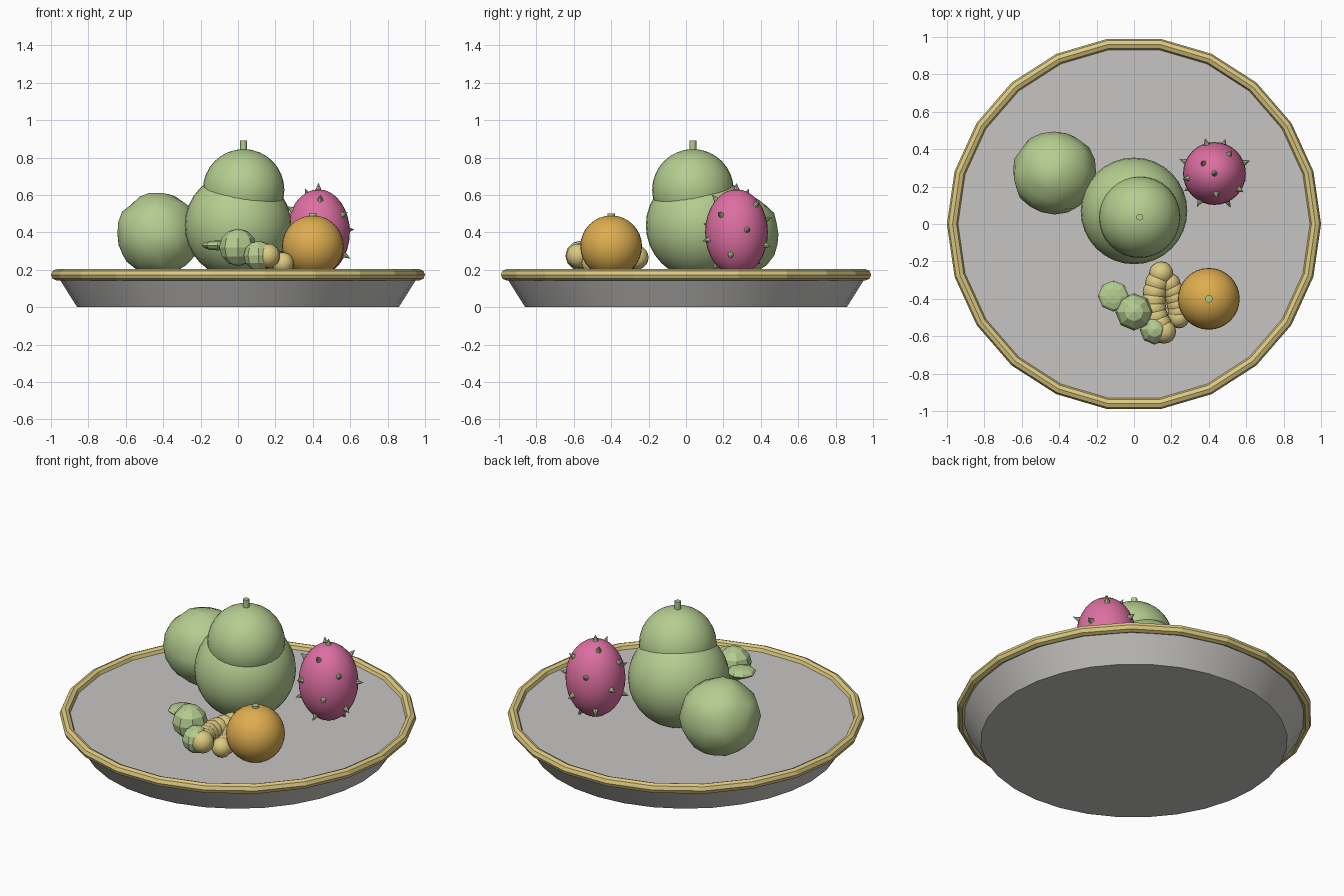
import bpy, math, random
from mathutils import Vector

random.seed(4)
cube = bpy.data.objects.get("Cube")
if cube:
    bpy.data.objects.remove(cube, do_unlink=True)


def material(name, rgb):
    m = bpy.data.materials.new(name)
    m.use_nodes = True
    m.diffuse_color = (*rgb, 1)
    m.node_tree.nodes["Principled BSDF"].inputs["Base Color"].default_value = (*rgb, 1)
    return m


green = material("leaf green", (0.46, 0.61, 0.28))
pink = material("fruit pink", (0.72, 0.16, 0.36))
orange = material("fruit orange", (0.73, 0.42, 0.08))
tan = material("pale yellow", (0.72, 0.59, 0.22))
grey = material("plate grey", (0.57, 0.56, 0.54))


def finish(name, mat, scale=(1, 1, 1), smooth=True):
    ob = bpy.context.object
    ob.name = name
    ob.scale = scale
    ob.data.materials.append(mat)
    if smooth:
        bpy.ops.object.shade_smooth_by_angle(angle=math.radians(40))
    return ob


def ball(name, mat, loc, radius, scale=(1, 1, 1), segments=32, rings=16, smooth=True):
    bpy.ops.mesh.primitive_uv_sphere_add(segments=segments, ring_count=rings,
                                         radius=radius, location=loc)
    return finish(name, mat, scale, smooth)


def cone(name, mat, base, direction, r1, r2, depth, sides=8, smooth=True):
    d = Vector(direction).normalized()
    bpy.ops.mesh.primitive_cone_add(vertices=sides, radius1=r1, radius2=r2, depth=depth,
                                    location=Vector(base) + d * depth / 2,
                                    rotation=d.to_track_quat('Z', 'Y').to_euler())
    return finish(name, mat, smooth=smooth)


UP = (0, 0, 1)

# Plate and faceted rim
cone("plate", grey, (0, 0, 0), UP, 0.86, 0.97, 0.175, 32)
bpy.ops.mesh.primitive_torus_add(major_segments=22, minor_segments=8, major_radius=0.97,
                                 minor_radius=0.03, location=(0, 0, 0.173))
finish("plate_rim", tan, smooth=False)

# Gourd made of two bulbs and a stem
ball("gourd_body", green, (0, 0.07, 0.437), 0.285)
ball("gourd_neck", green, (0.03, 0.037, 0.627), 0.218)
cone("gourd_stem", green, (0.03, 0.037, 0.83), UP, 0.018, 0.018, 0.06, 12)

# Knobbly round fruit
bpy.ops.mesh.primitive_ico_sphere_add(subdivisions=3, radius=0.225, location=(-0.425, 0.275, 0.39))
knobbly = finish("knobbly_fruit", green)
for v in knobbly.data.vertices:
    v.co *= random.uniform(0.96, 1.02)

# Spiky pink fruit, spikes spread on a spiral
centre, radii = Vector((0.43, 0.27, 0.4)), Vector((0.168, 0.168, 0.23))
ball("spiky_fruit", pink, centre, 1, radii)
SPIKES = 18
for i in range(SPIKES - 1):
    h = 1 - 2 * i / (SPIKES - 1)
    ring, a = math.sqrt(1 - h * h), i * math.radians(137.5)
    unit = Vector((ring * math.cos(a), ring * math.sin(a), h))
    cone("fruit_spike", green, centre + unit * radii * 0.97, unit, 0.018, 0, 0.042)

# Orange with its stem
ball("orange_fruit", orange, (0.4, -0.4, 0.325), 0.165)
cone("orange_stem", green, (0.4, -0.4, 0.475), UP, 0.02, 0.02, 0.025, 12)

# Small faceted green fruits and a flat slice
ball("small_fruit_middle", green, (0, -0.47, 0.32), 0.1, (1, 1, 1), 8, 6, False)
ball("small_fruit_front", green, (0.11, -0.565, 0.275), 0.08, (1, 1, 1), 8, 6, False)
ball("small_fruit_slice", green, (-0.11, -0.385, 0.33), 0.083, (1, 1, 0.32), 8, 6, False)


# Two segmented curved pods, as beads along bezier-like arcs
def pod(name, start, bend, end, radius, count):
    a, b, c = Vector(start), Vector(bend), Vector(end)
    for i in range(count):
        t = i / (count - 1)
        p = a * (1 - t) ** 2 + b * 2 * t * (1 - t) + c * t * t
        ball(name, tan, p, radius, segments=16, rings=10)


pod("left_pod_bead", (0.145, -0.265, 0.265), (0.06, -0.44, 0.255), (0.16, -0.575, 0.275), 0.065, 8)
pod("right_pod_bead", (0.19, -0.32, 0.25), (0.24, -0.41, 0.24), (0.24, -0.5, 0.235), 0.058, 6)
